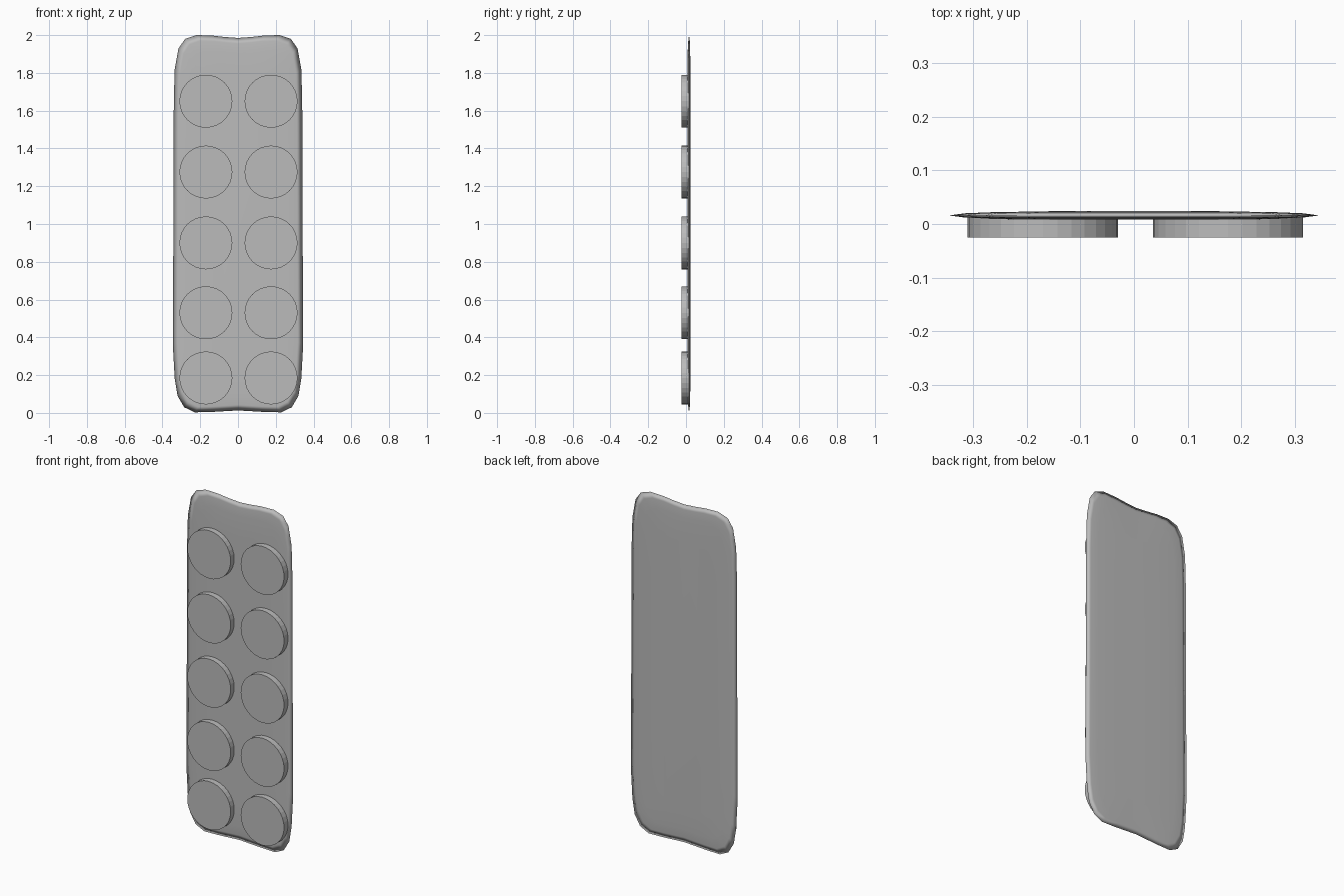
import bpy, bmesh, math
from mathutils import Matrix

cube = bpy.data.objects.get("Cube")
if cube:
    bpy.data.objects.remove(cube, do_unlink=True)

# One plain grey for everything
GREY = (0.5, 0.5, 0.5, 1.0)
grey = bpy.data.materials.new("plain_grey")
grey.use_nodes = True
grey.diffuse_color = GREY
grey.node_tree.nodes["Principled BSDF"].inputs["Base Color"].default_value = GREY


def add_object(name, bm):
    bmesh.ops.recalc_face_normals(bm, faces=bm.faces)
    mesh = bpy.data.meshes.new(name)
    bm.to_mesh(mesh)
    bm.free()
    mesh.materials.append(grey)
    obj = bpy.data.objects.new(name, mesh)
    bpy.context.collection.objects.link(obj)
    return obj


# Backing slab: mirrored pillow outline, lofted through shrinking rings
half = [(0, 1.985), (0.07, 1.99), (0.14, 1.998), (0.22, 2.0), (0.28, 1.98),
        (0.315, 1.93), (0.335, 1.82), (0.34, 1.65), (0.342, 1.0), (0.345, 0.36),
        (0.335, 0.18), (0.32, 0.09), (0.285, 0.03), (0.23, 0.003),
        (0.14, 0.005), (0, 0.013)]
outline = half + [(-x, z) for x, z in reversed(half[1:-1])]
EDGE_Y = 0.016
# (inset from the rim, y offset from the rim), front centre to back centre
rings = [(0.2, -0.008), (0.08, -0.007), (0.03, -0.004), (0, 0),
         (0.03, 0.004), (0.08, 0.006), (0.2, 0.008)]

bm = bmesh.new()
loops = []
for inset, dy in rings:
    sx, sz = 1 - inset / 0.345, 1 - inset
    loops.append([bm.verts.new((x * sx, EDGE_Y + dy, 1 + (z - 1) * sz))
                  for x, z in outline])
n = len(outline)
for a, b in zip(loops, loops[1:]):
    for i in range(n):
        j = (i + 1) % n
        bm.faces.new((a[i], a[j], b[j], b[i]))
bm.faces.new(loops[0])
bm.faces.new(loops[-1])
slab = add_object("backing_slab", bm)
for poly in slab.data.polygons:
    poly.use_smooth = True

# Two columns of flat-sided round discs on the front
FRONT_Y, BACK_Y = -0.025, 0.012
for row, z in enumerate((1.65, 1.275, 0.9, 0.53, 0.185)):
    for side, x in (("right", -0.17), ("left", 0.175)):
        bm = bmesh.new()
        place = (Matrix.Translation((x, (FRONT_Y + BACK_Y) / 2, z))
                 @ Matrix.Rotation(math.pi / 2, 4, 'X'))
        bmesh.ops.create_cone(bm, cap_ends=True, segments=32, radius1=0.14,
                              radius2=0.14, depth=BACK_Y - FRONT_Y, matrix=place)
        add_object(f"disc_{side}_{row + 1}", bm)
